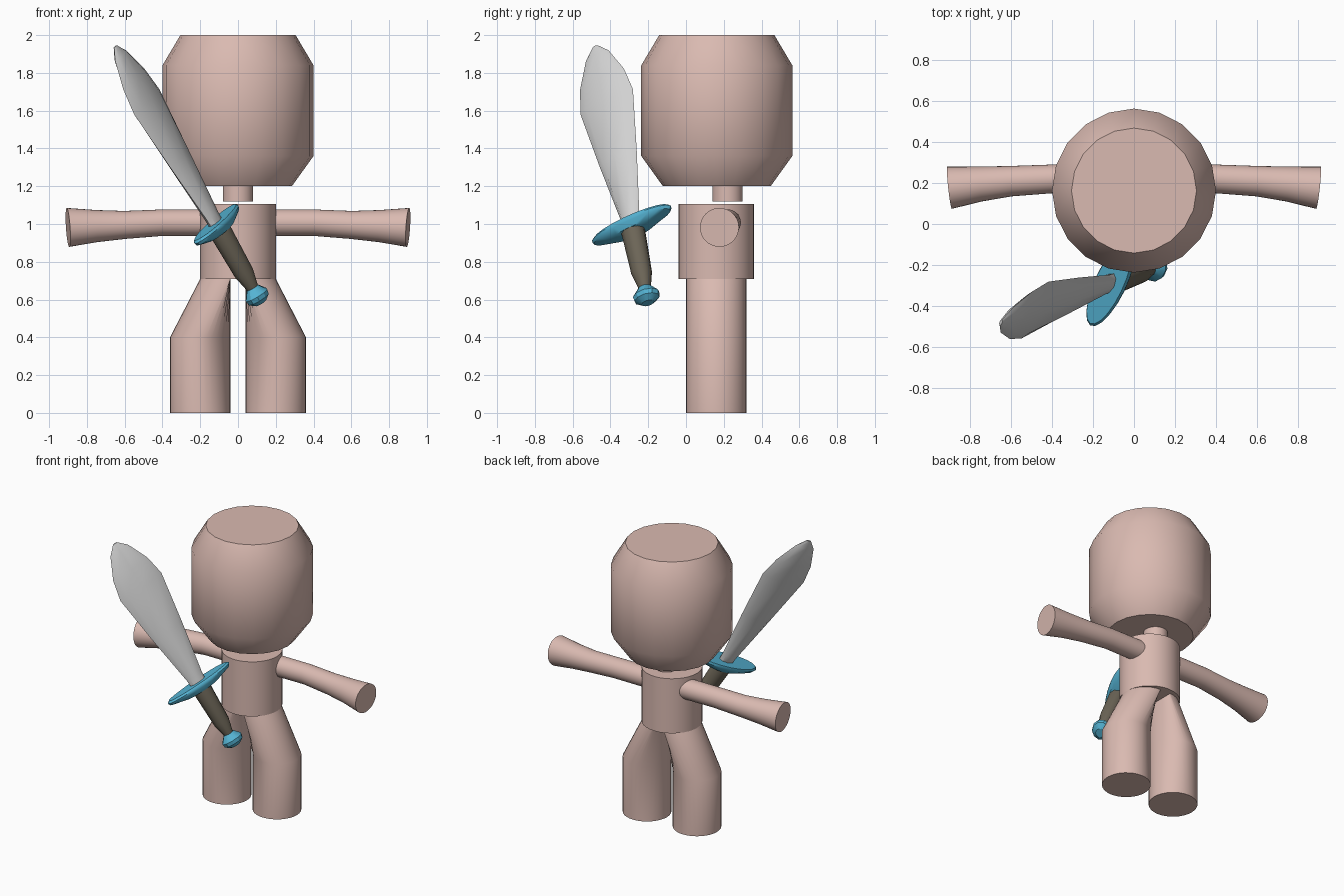
import bpy, bmesh, math
from mathutils import Vector

cube = bpy.data.objects.get("Cube")
if cube:
    bpy.data.objects.remove(cube, do_unlink=True)


def material(name, rgb):
    m = bpy.data.materials.new(name)
    m.use_nodes = True
    m.diffuse_color = (*rgb, 1)
    bsdf = m.node_tree.nodes["Principled BSDF"]
    bsdf.inputs["Base Color"].default_value = (*rgb, 1)
    bsdf.inputs["Roughness"].default_value = 0.7
    return m


skin = material("skin pink", (0.70, 0.49, 0.44))
steel = material("blade grey", (0.64, 0.64, 0.64))
blue = material("fitting blue", (0.09, 0.45, 0.65))
brown = material("grip brown", (0.15, 0.13, 0.095))


def ring(center, a, b, sides):
    """Ellipse of points around a centre, spanned by two half axes."""
    c, a, b = Vector(center), Vector(a), Vector(b)
    angles = [2 * math.pi * i / sides for i in range(sides)]
    return [c + a * math.cos(t) + b * math.sin(t) for t in angles]


def loft(name, rings, mat, angle=42):
    """Skin a closed tube through rings and cap both ends."""
    bm = bmesh.new()
    loops = [[bm.verts.new(p) for p in r] for r in rings]
    for lo, hi in zip(loops, loops[1:]):
        for i in range(len(lo)):
            j = (i + 1) % len(lo)
            bm.faces.new((lo[i], lo[j], hi[j], hi[i]))
    bm.faces.new(loops[0])
    bm.faces.new(loops[-1])
    bmesh.ops.recalc_face_normals(bm, faces=bm.faces)
    mesh = bpy.data.meshes.new(name)
    bm.to_mesh(mesh)
    bm.free()
    mesh.materials.append(mat)
    ob = bpy.data.objects.new(name, mesh)
    bpy.context.collection.objects.link(ob)
    bpy.ops.object.select_all(action='DESELECT')
    ob.select_set(True)
    bpy.context.view_layer.objects.active = ob
    bpy.ops.object.shade_smooth_by_angle(angle=math.radians(angle))
    return ob


def upright(name, y, profile, sides):
    """Vertical turned part from (height, radius) pairs."""
    return loft(name, [ring((0, y, z), (0, r, 0), (r, 0, 0), sides)
                       for z, r in profile], skin)


# Head, neck and torso
upright("head", 0.163, [(1.2, 0.285), (1.36, 0.4), (1.84, 0.4), (2.0, 0.305)], 20)
upright("neck", 0.22, [(1.12, 0.08), (1.23, 0.08)], 32)
upright("torso", 0.16, [(0.71, 0.2), (1.105, 0.2)], 32)

# Legs lean inward above the knee, flattened along the inner side
for side, label in ((1, "left"), (-1, "right")):
    rings = []
    for z, x in ((0, 0.2), (0.4, 0.2), (0.71, 0.04)):
        pts = ring((x, 0.16, z), (0.16, 0, 0), (0, 0.16, 0), 32)
        rings.append([(side * max(p.x, 0.04), p.y, p.z) for p in pts])
    loft(label + "_leg", rings, skin)

    # Arms flare toward the open ends
    arm = []
    for x, y, z, r, tilt in ((0.1, 0.22, 1.007, 0.071, 0), (0.4, 0.22, 1.007, 0.07, 0),
                             (0.6, 0.209, 0.995, 0.074, 0.004),
                             (0.75, 0.195, 0.989, 0.085, 0.007),
                             (0.9, 0.177, 0.982, 0.103, 0.011)):
        arm.append(ring((side * x, y, z), (side * tilt, r, 0),
                        (side * tilt * 0.6, 0, r), 32))
    loft(label + "_arm", arm, skin)

# Sword frame: along the blade, across its width, through its thickness
origin = Vector((0.1, -0.21, 0.62))
along = Vector((-0.486, -0.175, 0.856)).normalized()
across = Vector((0.40, 0.83, 0.395))
across = (across - along * across.dot(along)).normalized()
through = along.cross(across)


def sword_part(name, profile, sides, mat, angle=42):
    """Part from (distance, half width, half thickness) along the sword."""
    return loft(name, [ring(origin + along * s, across * w, through * t, sides)
                       for s, w, t in profile], mat, angle)


sword_part("blade", [(0.42, 0.055, 0.03), (0.5, 0.06, 0.032), (0.85, 0.118, 0.036),
                     (1.2, 0.168, 0.036), (1.34, 0.14, 0.03),
                     (1.485, 0.072, 0.02), (1.542, 0.015, 0.008)], 8, steel, 35)
sword_part("guard", [(0.395, 0.13, 0.06), (0.425, 0.24, 0.078),
                     (0.442, 0.25, 0.082), (0.455, 0.235, 0.075)], 20, blue)
sword_part("grip", [(0.03, 0.032, 0.032), (0.06, 0.036, 0.036),
                    (0.14, 0.056, 0.054), (0.42, 0.066, 0.062)], 10, brown)
sword_part("pommel", [(-0.045, 0.035, 0.03), (-0.02, 0.07, 0.06),
                      (0.005, 0.075, 0.065), (0.05, 0.036, 0.034)], 10, blue, 30)
